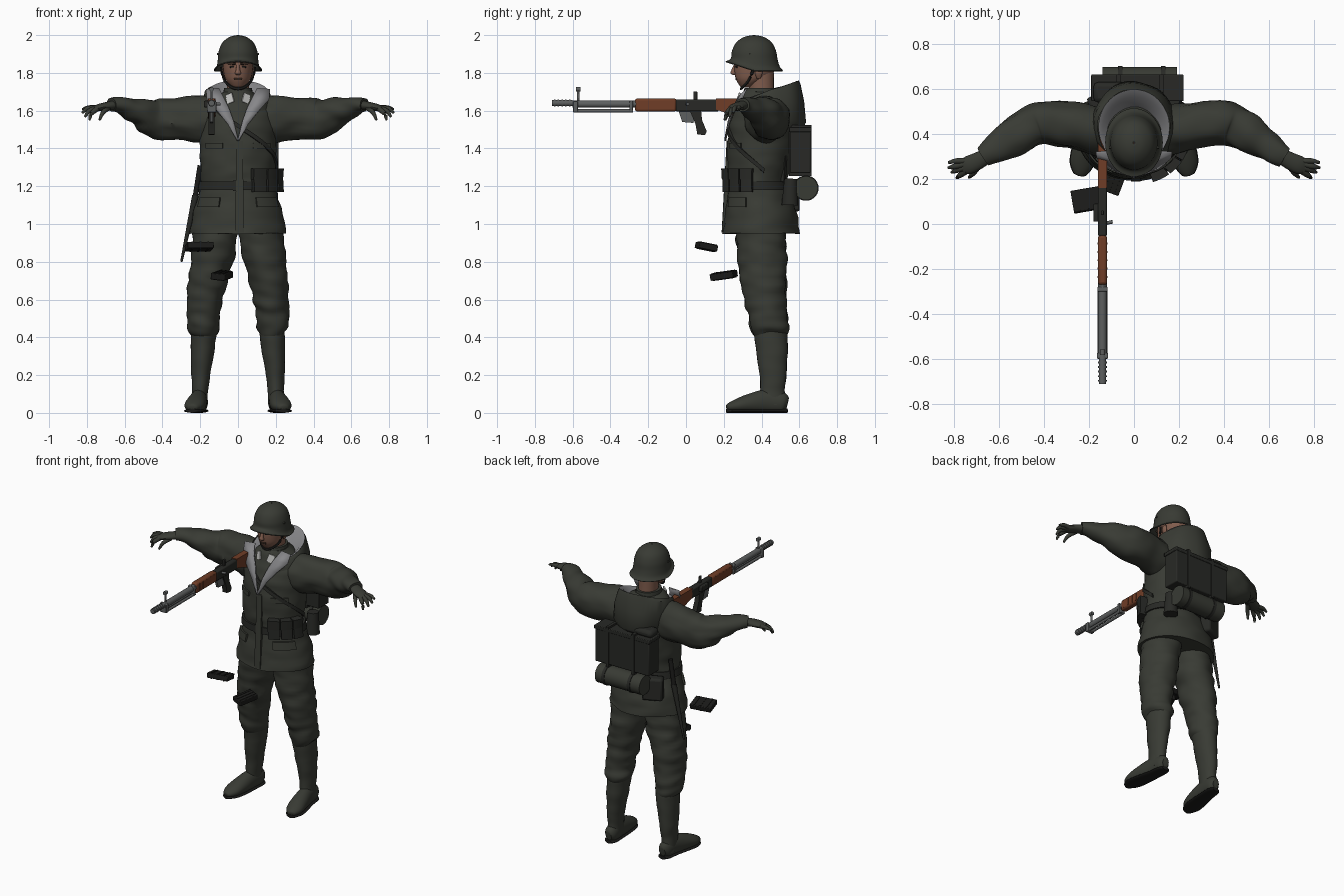
import bpy, bmesh, math
from mathutils import Vector, Euler, noise

cube = bpy.data.objects.get("Cube")
if cube:
    bpy.data.objects.remove(cube, do_unlink=True)
made = []


def material(name, *rgb):
    m = bpy.data.materials.new(name)
    m.use_nodes = True
    m.diffuse_color = (*rgb, 1)
    m.node_tree.nodes["Principled BSDF"].inputs["Base Color"].default_value = (*rgb, 1)
    return m


cloth = material("field_cloth", .04, .043, .034)
gear = material("dark_gear", .021, .022, .019)
black = material("black_leather", .011, .011, .01)
lining = material("grey_lining", .24, .24, .25)
skin = material("skin", .22, .11, .075)
wood = material("red_wood", .16, .047, .02)
steel = material("gun_steel", .11, .115, .115)
white = material("pale_tab", .6, .6, .58)
hair = material("brow_brown", .04, .022, .015)


def loft(name, rings, mat, closed=True, cap=True, wrinkle=0):
    """Skin a row of point rings, optionally with soft cloth folds."""
    bm = bmesh.new()
    rows = [[bm.verts.new(p) for p in ring] for ring in rings]
    n = len(rows[0])
    for low, high in zip(rows, rows[1:]):
        for i in range(n if closed else n - 1):
            j = (i + 1) % n
            bm.faces.new((low[i], low[j], high[j], high[i]))
    if cap and closed:
        bm.faces.new(rows[0])
        bm.faces.new(rows[-1])
    bmesh.ops.recalc_face_normals(bm, faces=bm.faces)
    if wrinkle:
        bm.normal_update()
        for v in bm.verts:
            q = Vector((v.co.x * 9, v.co.y * 9, v.co.z * 20))
            v.co += v.normal * noise.noise(q) * wrinkle
    mesh = bpy.data.meshes.new(name)
    bm.to_mesh(mesh)
    bm.free()
    mesh.materials.append(mat)
    ob = bpy.data.objects.new(name, mesh)
    bpy.context.collection.objects.link(ob)
    made.append(ob)
    return ob


def spline(rows, steps):
    """Smooth curve through tuples of any length."""
    out = []
    for i in range(len(rows) - 1):
        p, q, r, s = rows[max(i - 1, 0)], rows[i], rows[i + 1], rows[min(i + 2, len(rows) - 1)]
        for k in range(steps):
            t = k / steps
            out.append([b + t * ((c - a) + t * ((2*a - 5*b + 4*c - d) + t * (3*b - a - 3*c + d))) / 2
                        for a, b, c, d in zip(p, q, r, s)])
    return out + [list(rows[-1])]


def tube(name, rows, mat, sides=28, steps=5, flat=False, wrinkle=0, floor=None):
    """Sweep an ellipse along rows of x, y, z, side radius, upper radius."""
    rows = spline(rows, steps)
    rings = []
    for i, (x, y, z, ra, rb) in enumerate(rows):
        t = Vector(rows[min(i + 1, len(rows) - 1)][:3]) - Vector(rows[max(i - 1, 0)][:3])
        t = Vector((0, 0, 1)) if flat else t.normalized()
        ref = Vector((0, 0, 1)) if abs(t.z) < .9 else Vector((0, 1, 0))
        b = (ref - t * ref.dot(t)).normalized()
        a = b.cross(t)
        ring = []
        for k in range(sides):
            u = math.tau * k / sides
            p = Vector((x, y, z)) + a * ra * math.cos(u) + b * rb * math.sin(u)
            if floor is not None:
                p.z = max(p.z, floor)
            ring.append(p)
        rings.append(ring)
    return loft(name, rings, mat, wrinkle=wrinkle)


def rod(name, p, q, r, mat, r2=None, sides=14):
    return tube(name, [(*p, r, r), (*q, r2 or r, r2 or r)], mat, sides, 1)


def box(name, c, size, mat, rot=(0, 0, 0), bevel=.004):
    turn = Euler(rot).to_matrix()
    corners = ((-1, -1), (1, -1), (1, 1), (-1, 1))
    ob = loft(name, [[Vector(c) + turn @ Vector((i*size[0], j*size[1], k*size[2])) / 2
                      for i, j in corners] for k in (-1, 1)], mat)
    if bevel:
        mod = ob.modifiers.new("soft_edge", "BEVEL")
        mod.width, mod.segments = bevel, 2
    return ob


def prism(name, x, half, outline, mat):
    return loft(name, [[(x + d, y, z) for y, z in outline] for d in (-half, half)], mat)


# Jacket body: height, half width, centre depth, half depth
body = spline([(.95, .255, .397, .203), (1.06, .235, .397, .19), (1.17, .205, .385, .162),
               (1.22, .195, .38, .155), (1.3, .2, .385, .165), (1.42, .205, .395, .175),
               (1.52, .205, .405, .175), (1.6, .185, .41, .155), (1.66, .13, .405, .122),
               (1.7, .08, .395, .09)], 5)


def surface(a, z, off=0):
    """Point on the jacket: angle zero is the front, positive turns to +x."""
    for p, q in zip(body, body[1:]):
        if z <= q[0]:
            break
    t = min(max((z - p[0]) / (q[0] - p[0]), 0), 1)
    w, c, d = [m + (n - m) * t for m, n in zip(p[1:], q[1:])]
    return ((w + off) * math.sin(a), c - (d + off) * math.cos(a), z)


def patch(name, a0, a1, z0, z1, off, mat, rise=0, steps=12):
    """Slab that hugs the jacket between two angles and heights."""
    rings = []
    for i in range(steps + 1):
        t = i / steps
        a, dz = a0 + (a1 - a0) * t, rise * t
        rings.append([surface(a, z0 + dz, -.015), surface(a, z0 + dz, off),
                      surface(a, z1 + dz, off), surface(a, z1 + dz, -.015)])
    return loft(name, rings, mat)


loft("jacket", [[surface(math.tau * k / 48, row[0]) for k in range(48)] for row in body],
     cloth, wrinkle=.008)
patch("jacket_placket", -.05, .12, .955, 1.44, .006, cloth)
patch("belt", -math.pi, math.pi, 1.18, 1.225, .011, gear, steps=48)
patch("belt_buckle", -.12, .12, 1.175, 1.23, .016, gear)
patch("chest_strap", -.75, 1.75, 1.61, 1.635, .01, gear, rise=-.34, steps=30)
for i in range(3):
    a = .36 + i * .36
    patch("ammo_pouch", a, a + .31, 1.17, 1.28, .042, gear)
    patch("pouch_flap", a - .01, a + .32, 1.235, 1.295, .047, gear)
for s in (-1, 1):
    patch("pocket_flap", s * .45, s * 1.15, 1.09, 1.14, .01, cloth)
    patch("chest_flap", s * .4, s * .95, 1.4, 1.43, .007, cloth)
    patch("back_brace", s * 2.5, s * 2.62, 1.2, 1.6, .012, gear)

# Arms, hands, legs and boots
fingers = [[(.745, .235, 1.61), (.775, .215, 1.585), (.787, .205, 1.55)],
           [(.755, .25, 1.612), (.79, .238, 1.597), (.81, .23, 1.567)],
           [(.758, .265, 1.615), (.8, .255, 1.61), (.825, .25, 1.587)],
           [(.75, .28, 1.615), (.79, .28, 1.617), (.825, .273, 1.607)],
           [(.685, .265, 1.615), (.715, .225, 1.59), (.733, .207, 1.55)]]
for s, side in ((1, "left"), (-1, "right")):
    def flip(rows):
        return [(s * r[0], *r[1:]) for r in rows]
    tube(side + "_sleeve", flip([
        (.08, .41, 1.54, .1, .11), (.18, .42, 1.55, .108, .128), (.28, .44, 1.56, .1, .115),
        (.38, .45, 1.555, .1, .11), (.45, .435, 1.557, .093, .103), (.52, .395, 1.59, .085, .079),
        (.58, .355, 1.61, .07, .055), (.64, .315, 1.63, .055, .042), (.67, .297, 1.63, .047, .038)]),
        cloth, wrinkle=.014)
    tube(side + "_palm", flip([(.645, .31, 1.63, .033, .027), (.69, .282, 1.625, .038, .022),
                               (.735, .262, 1.617, .04, .019), (.765, .25, 1.61, .03, .01)]), cloth, 16, 3)
    for f in fingers:
        tube(side + "_finger", flip([(*p, r, r) for p, r in zip(f, (.014, .012, .006))]), cloth, 10, 3)
    tube(side + "_trouser_leg", flip([
        (.115, .4, 1.02, .115, .135), (.125, .4, .9, .118, .13), (.14, .405, .8, .112, .128),
        (.16, .41, .7, .105, .12), (.173, .42, .6, .095, .108), (.183, .432, .52, .086, .102),
        (.184, .443, .45, .085, .1), (.18, .447, .41, .062, .08)]), cloth, flat=True, wrinkle=.014)
    tube(side + "_boot_shaft", flip([
        (.18, .448, .44, .069, .088), (.188, .455, .32, .062, .083), (.197, .46, .2, .05, .071),
        (.2, .458, .12, .043, .065), (.205, .46, .04, .042, .07)]), cloth, flat=True, wrinkle=.004)
    foot = [(.2, .538, .05, .022, .03), (.2, .51, .055, .04, .055), (.207, .43, .06, .045, .065),
            (.22, .34, .05, .053, .052), (.232, .27, .038, .052, .036), (.24, .225, .03, .03, .02),
            (.242, .215, .028, .012, .01)]
    tube(side + "_boot_foot", flip(foot), cloth, floor=.012)
    tube(side + "_boot_sole", flip([(x, y, .011, ra + .003, .011) for x, y, z, ra, rb in foot]),
         black, floor=0)

# Hood: open collar ring with a pale lining
def arc(w, c, d, front, back):
    angles = [.5 + (math.tau - 1) * k / 36 for k in range(37)]
    return [(w * math.sin(a), c - d * math.cos(a), front + (back - front) * (1 - math.cos(a)) / 2)
            for a in angles]


rim = (.158, .43, .168, 1.645, 1.76)
loft("hood", [arc(.165, .42, .165, 1.56, 1.46), arc(.185, .435, .195, 1.585, 1.54),
              arc(.185, .437, .19, 1.61, 1.65), arc(.172, .433, .178, 1.635, 1.74), arc(*rim)],
     cloth, closed=False, wrinkle=.015)
loft("hood_lining", [arc(*rim), arc(.14, .42, .145, 1.645, 1.74), arc(.105, .41, .11, 1.625, 1.67),
                     arc(.07, .4, .08, 1.6, 1.62)], lining, closed=False)
for s in (-1, 1):
    outer = [(.17, .315, 1.715), (.165, .29, 1.66), (.11, .245, 1.6), (.055, .222, 1.53), (.005, .205, 1.44)]
    inner = [(.1, .32, 1.72), (.075, .272, 1.67), (.05, .25, 1.62), (.025, .222, 1.55), (0, .203, 1.45)]
    lapel = loft("lapel", [[(s * x, y, z) for x, y, z in row] for row in (outer, inner)], lining, closed=False)
    lapel.modifiers.new("thickness", "SOLIDIFY").thickness = .008
    box("collar_tab", (s * .043, .285, 1.665), (.04, .008, .05), white, (-.15, s * .35, s * .5), 0)
tube("jacket_collar", [(0, .39, 1.6, .095, .115), (0, .39, 1.66, .083, .098), (0, .395, 1.72, .074, .085)],
     cloth, flat=True)

# Head and face
tube("neck", [(0, .405, 1.6, .06, .066), (0, .4, 1.7, .058, .065), (0, .395, 1.8, .062, .07)], skin, flat=True)
tube("head", [(0, .315, 1.722, .022, .022), (0, .325, 1.735, .043, .043), (0, .345, 1.765, .066, .08),
              (0, .36, 1.8, .076, .103), (0, .365, 1.84, .08, .11), (0, .365, 1.89, .08, .108)], skin, flat=True)
tube("nose", [(0, .262, 1.845, .008, .008), (0, .252, 1.815, .011, .012), (0, .25, 1.798, .016, .014),
              (0, .258, 1.788, .01, .008)], skin, 12, 3, flat=True)
rod("lips", (-.02, .267, 1.767), (.02, .267, 1.767), .006, hair)
for s in (-1, 1):
    rod("eye", (s * .02, .262, 1.832), (s * .042, .272, 1.832), .005, black)
    rod("brow", (s * .014, .256, 1.848), (s * .052, .275, 1.85), .006, hair)
    tube("ear", [(s * .074, .385, 1.77, .006, .01), (s * .082, .385, 1.8, .01, .02),
                 (s * .08, .385, 1.83, .006, .014)], skin, 12, 4, flat=True)
tube("chin_strap", [(s * x, y, z, .005, .008) for s, x, y, z in (
    (-1, .09, .36, 1.83), (-1, .074, .335, 1.765), (-1, .04, .305, 1.728), (1, 0, .29, 1.716),
    (1, .04, .305, 1.728), (1, .074, .335, 1.765), (1, .09, .36, 1.83))], black, 8)

# Helmet: dome that flares into a skirt dropping at sides and back
shell = spline([(2, .004, .36, .004, 0), (1.99, .045, .36, .052, 0), (1.96, .083, .36, .095, 0),
                (1.915, .102, .36, .117, 0), (1.88, .107, .362, .123, .01), (1.868, .113, .362, .135, .035),
                (1.862, .128, .362, .152, .05)], 4)
helmet = loft("helmet", [[(w * math.sin(a), c - d * math.cos(a), z - drop * min(1, 1 - math.cos(a)))
                          for a in [math.tau * k / 48 for k in range(48)]]
                         for z, w, c, d, drop in shell], cloth, cap=False)
helmet.modifiers.new("thickness", "SOLIDIFY").thickness = .006
for s in (-1, 1):
    rod("helmet_rivet", (s * .1, .34, 1.9), (s * .11, .34, 1.9), .006, cloth)

# Pack, bedroll and hip gear
box("pack_box", (.015, .605, 1.385), (.4, .11, .23), gear, bevel=.006)
box("pack_lid", (.015, .605, 1.5), (.41, .118, .025), gear)
box("pack_bag", (-.08, .585, 1.53), (.2, .09, .05), gear, bevel=.02)
rod("bedroll", (-.14, .635, 1.19), (.19, .635, 1.19), .063, cloth, sides=28)
for x in (-.07, .12):
    rod("bedroll_strap", (x, .635, 1.19), (x + .02, .635, 1.19), .067, gear, sides=28)
    box("pack_strap", (x, .605, 1.39), (.02, .12, .27), gear, bevel=0)
box("bread_bag", (-.14, .55, 1.14), (.13, .07, .15), gear, (0, 0, .4), .015)
rod("canteen", (.17, .55, 1.1), (.17, .555, 1.24), .045, gear, .035)
rod("scabbard", (-.225, .45, 1.15), (-.3, .45, .8), .018, gear, .006)
rod("blade_handle", (-.2, .45, 1.31), (-.225, .45, 1.15), .014, black)

# Rifle along the depth axis
gx, gz = -.14, 1.635


def bar(name, y0, y1, r, mat, dx=0, dz=0):
    return rod(name, (gx + dx, y0, gz + dz), (gx + dx, y1, gz + dz), r, mat)


bar("muzzle", -.71, -.6, .016, steel, dz=.005)
for i in range(5):
    bar("muzzle_ring", -.7 + i * .02, -.692 + i * .02, .019, steel, dz=.005)
bar("barrel", -.6, -.26, .019, steel)
for s in (-1, 1):
    bar("bipod_leg", -.59, -.28, .009, steel, s * .014, -.036)
box("bipod_hinge", (gx, -.585, gz - .015), (.05, .025, .06), steel)
box("front_sight", (gx, -.57, gz + .045), (.012, .014, .06), steel)
rod("sight_hood", (gx, -.582, gz + .078), (gx, -.558, gz + .078), .012, steel)
box("barrel_clamp", (gx, -.29, gz - .01), (.045, .02, .06), steel)
box("wood_handguard", (gx, -.16, gz - .005), (.042, .22, .07), wood, bevel=.012)
for i in range(5):
    box("guard_groove", (gx, -.235 + i * .037, gz - .005), (.046, .008, .05), wood, bevel=0)
box("receiver", (gx, .06, gz - .007), (.04, .23, .064), gear, bevel=.008)
box("side_magazine_well", (gx - .025, .05, gz), (.03, .08, .035), gear)
rod("bolt_handle", (gx, 0, gz), (gx + .045, .01, gz), .008, steel)
box("rear_sight", (gx, .05, gz + .04), (.012, .02, .055), gear)
prism("trigger_guard", gx, .008, [(-.04, 1.6), (.05, 1.6), (.04, 1.535), (-.02, 1.54)], steel)
prism("pistol_grip", gx, .016, [(.02, 1.6), (.08, 1.6), (.085, 1.55), (.11, 1.49), (.1, 1.47),
                               (.06, 1.475), (.05, 1.53)], gear)
prism("wood_stock", gx, .02, [(.16, 1.665), (.39, 1.665), (.39, 1.54), (.3, 1.56), (.16, 1.605)], wood)

# Loose magazines in front
for c, size, rot in (((-.205, .108, .88), (.14, .1, .033), (-.2, 0, .17)),
                     ((-.085, .2, .728), (.08, .13, .035), (.13, .1, -.35))):
    box("loose_magazine", c, size, black, rot)
    for k in (-.3, 0, .3):
        shift = Euler(rot).to_matrix() @ Vector((k * size[0], 0, 0))
        box("magazine_rib", Vector(c) + shift, (.008, size[1] * .9, size[2] + .006), black, rot, 0)

# Smooth shading with sharp creases kept
bpy.ops.object.select_all(action="DESELECT")
for ob in made:
    ob.select_set(True)
bpy.context.view_layer.objects.active = made[0]
bpy.ops.object.shade_smooth_by_angle(angle=math.radians(40))
